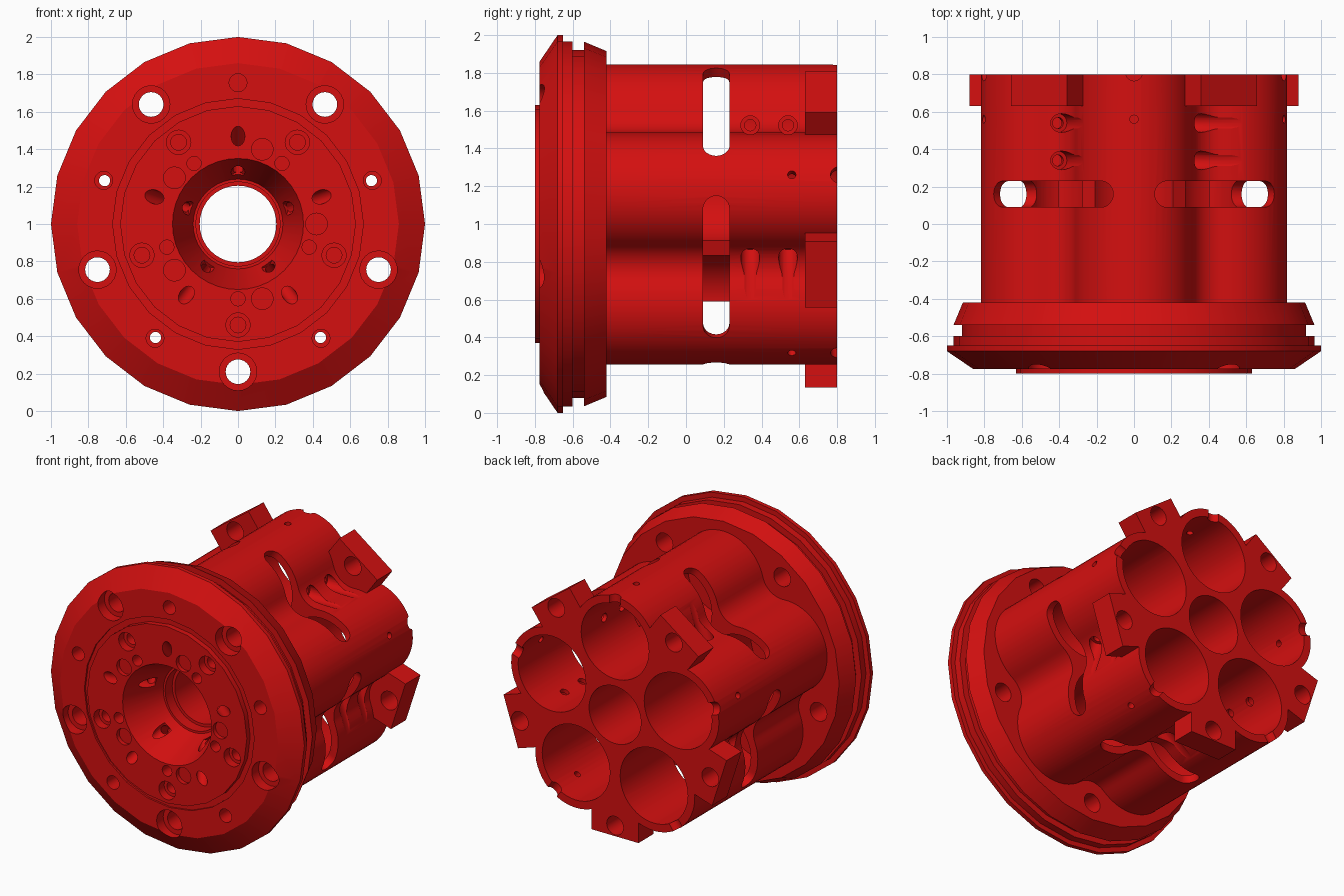
import bpy, bmesh, math
from mathutils import Vector

cube = bpy.data.objects.get("Cube")
if cube:
    bpy.data.objects.remove(cube, do_unlink=True)

CZ = 1.0                      # height of the main axis, which runs along y
BORE_C, LOBE_R, BORE_R = 0.523, 0.322, 0.267
BOLT_C = 0.79
BORES = [90 + 72 * i for i in range(5)]
VALLEYS = [54 + 72 * i for i in range(5)]

red = bpy.data.materials.new("red")
red.use_nodes = True
colour = (0.66, 0.005, 0.005, 1)
red.diffuse_color = colour
red.node_tree.nodes["Principled BSDF"].inputs["Base Color"].default_value = colour


def at(angle, r, t, y):
    """Point from radial, tangential and axial distances at an angle in degrees."""
    a = math.radians(angle)
    return Vector((r * math.cos(a) - t * math.sin(a), y,
                   CZ + r * math.sin(a) + t * math.cos(a)))


def loft(bm, rings):
    """Closed solid through rings of points, capped at both ends."""
    vs = [[bm.verts.new(p) for p in ring] for ring in rings]
    n = len(vs[0])
    for a, b in zip(vs, vs[1:]):
        for i in range(n):
            bm.faces.new((a[i], a[(i + 1) % n], b[(i + 1) % n], b[i]))
    bm.faces.new(vs[0])
    bm.faces.new(vs[-1])


def lathe(bm, profile, n):
    loft(bm, [[at(90 + 360 * i / n, r, 0, y) for i in range(n)] for r, y in profile])


def rod(bm, p0, p1, r, n=20):
    q = (p1 - p0).to_track_quat('Z', 'Y')
    ring = [q @ Vector((r * math.cos(2 * math.pi * i / n),
                        r * math.sin(2 * math.pi * i / n), 0)) for i in range(n)]
    loft(bm, [[p + v for v in ring] for p in (p0, p1)])


def drill(bm, angle, r, y0, y1, radius, n=20):
    rod(bm, at(angle, r, 0, y0), at(angle, r, 0, y1), radius, n)


def finish(bm, name):
    bmesh.ops.recalc_face_normals(bm, faces=bm.faces)
    mesh = bpy.data.meshes.new(name)
    bm.to_mesh(mesh)
    bm.free()
    mesh.materials.append(red)
    ob = bpy.data.objects.new(name, mesh)
    bpy.context.collection.objects.link(ob)
    return ob


def boolean(target, tool, operation):
    """Apply a boolean and delete the tool."""
    m = target.modifiers.new(operation.lower(), 'BOOLEAN')
    m.operation, m.object, m.solver = operation, tool, 'EXACT'
    m.use_self = operation == 'DIFFERENCE'
    bpy.context.view_layer.objects.active = target
    bpy.ops.object.modifier_apply(modifier=m.name)
    bpy.data.objects.remove(tool, do_unlink=True)


# Flange with raised front plate, bevelled rim and ring groove
bm = bmesh.new()
lathe(bm, [(0.63, -0.80), (0.63, -0.762), (0.67, -0.762), (0.67, -0.775), (0.86, -0.775),
           (1.0, -0.68), (1.0, -0.65), (0.965, -0.65), (0.965, -0.60), (0.92, -0.60),
           (0.92, -0.54), (0.965, -0.54), (0.915, -0.42)], 24)
body = finish(bm, "cylinder_block")

# Five-lobed block: convex arcs round the bores, concave arcs round the bolts
half = math.radians(36)
lobe_r, lobe_t = BORE_C * math.cos(half), BORE_C * math.sin(half)
to_bolt = math.atan2(lobe_t, BOLT_C - lobe_r)       # direction from lobe to bolt
fillet = math.hypot(lobe_t, BOLT_C - lobe_r) - LOBE_R
sweep = half + to_bolt                              # half extent of a lobe arc
turn = to_bolt
outline = []
for a in BORES:
    steps = 22
    lobe_half = math.pi / 2 - (math.pi / 2 - half - turn)
    for i in range(steps + 1):
        k = lobe_half * (2 * i / steps - 1)
        outline.append((a, BORE_C + LOBE_R * math.cos(k), LOBE_R * math.sin(k)))
    for i in range(1, 10):
        k = turn * (1 - 2 * i / 10)
        outline.append((a + 36, BOLT_C - fillet * math.cos(k), -fillet * math.sin(k)))
bm = bmesh.new()
loft(bm, [[at(a, r, t, y) for a, r, t in outline] for y in (-0.5, 0.8)])
boolean(body, finish(bm, "lobed_block"), 'UNION')

# Bolt lugs at the back end
bm = bmesh.new()
for a in VALLEYS:
    loft(bm, [[at(a, r, t, y) for r, t in
               ((0.56, -0.185), (0.865, -0.185), (0.865, 0.185), (0.56, 0.185))]
              for y in (0.63, 0.8)])
boolean(body, finish(bm, "lugs"), 'UNION')

# Main bores and the stepped central hole
bm = bmesh.new()
for a in BORES:
    drill(bm, a, BORE_C, -0.40, 0.85, BORE_R, 48)
lathe(bm, [(0.354, -0.81), (0.24, -0.50), (0.225, -0.50), (0.225, -0.42),
           (0.205, -0.42), (0.205, 0.85)], 40)
boolean(body, finish(bm, "bore_cutter"), 'DIFFERENCE')

# Round-ended slots across the valleys
bm = bmesh.new()
for a in VALLEYS:
    stadium = []
    for side in (1, -1):
        for i in range(13):
            k = math.pi * (i / 12 - 0.5)
            stadium.append((side * (0.325 + 0.07 * math.cos(k)),
                            0.16 + side * 0.07 * math.sin(k)))
    loft(bm, [[at(a, r, t, y) for t, y in stadium] for r in (0.41, 1.0)])
boolean(body, finish(bm, "slot_cutter"), 'DIFFERENCE')

# Bolt holes, face holes and ports
bm = bmesh.new()
for a in VALLEYS:
    drill(bm, a, BOLT_C, -0.9, 0.9, 0.066, 24)
    drill(bm, a, BOLT_C, -0.9, -0.70, 0.10, 24)       # counterbore
    drill(bm, a, 0.54, -0.9, -0.74, 0.065)            # plate screws
    drill(bm, a, 0.54, -0.9, -0.62, 0.042)
    drill(bm, a, 0.40, -0.9, -0.70, 0.038)            # small blind holes
for a in BORES:
    drill(bm, a - 18, 0.42, -0.9, -0.77, 0.058)       # shallow pockets
    drill(bm, a, 0.755, -0.9, -0.62, 0.048)           # rim holes
    if a != 90:
        drill(bm, a, 0.75, -0.9, -0.35, 0.03)
    # slanted ports from the plate to the conical recess, and on to the bore
    rod(bm, at(a, 0.56, 0, -0.89), at(a, 0.25, 0, -0.58), 0.037)
    rod(bm, at(a, 0.25, 0, -0.64), at(a, 0.46, 0, -0.33), 0.027)
    # radial pin hole and notch on the back edge
    rod(bm, at(a, 0.62, 0, 0.56), at(a, 0.95, 0, 0.56), 0.022, 16)
    rod(bm, at(a, 0.62, 0, 0.81), at(a, 0.95, 0, 0.81), 0.045)
    # paired side ports that graze the neighbouring lobe
    for y in (0.34, 0.54):
        rod(bm, at(a, BORE_C, -0.295, y), at(a, BORE_C, -0.72, y), 0.05)
        rod(bm, at(a, BORE_C, -0.15, y), at(a, BORE_C, -0.32, y), 0.03)
boolean(body, finish(bm, "hole_cutter"), 'DIFFERENCE')

# Smooth curved walls, keep machined edges sharp
for o in bpy.context.selected_objects:
    o.select_set(False)
body.select_set(True)
bpy.context.view_layer.objects.active = body
bpy.ops.object.shade_smooth_by_angle(angle=math.radians(25))
